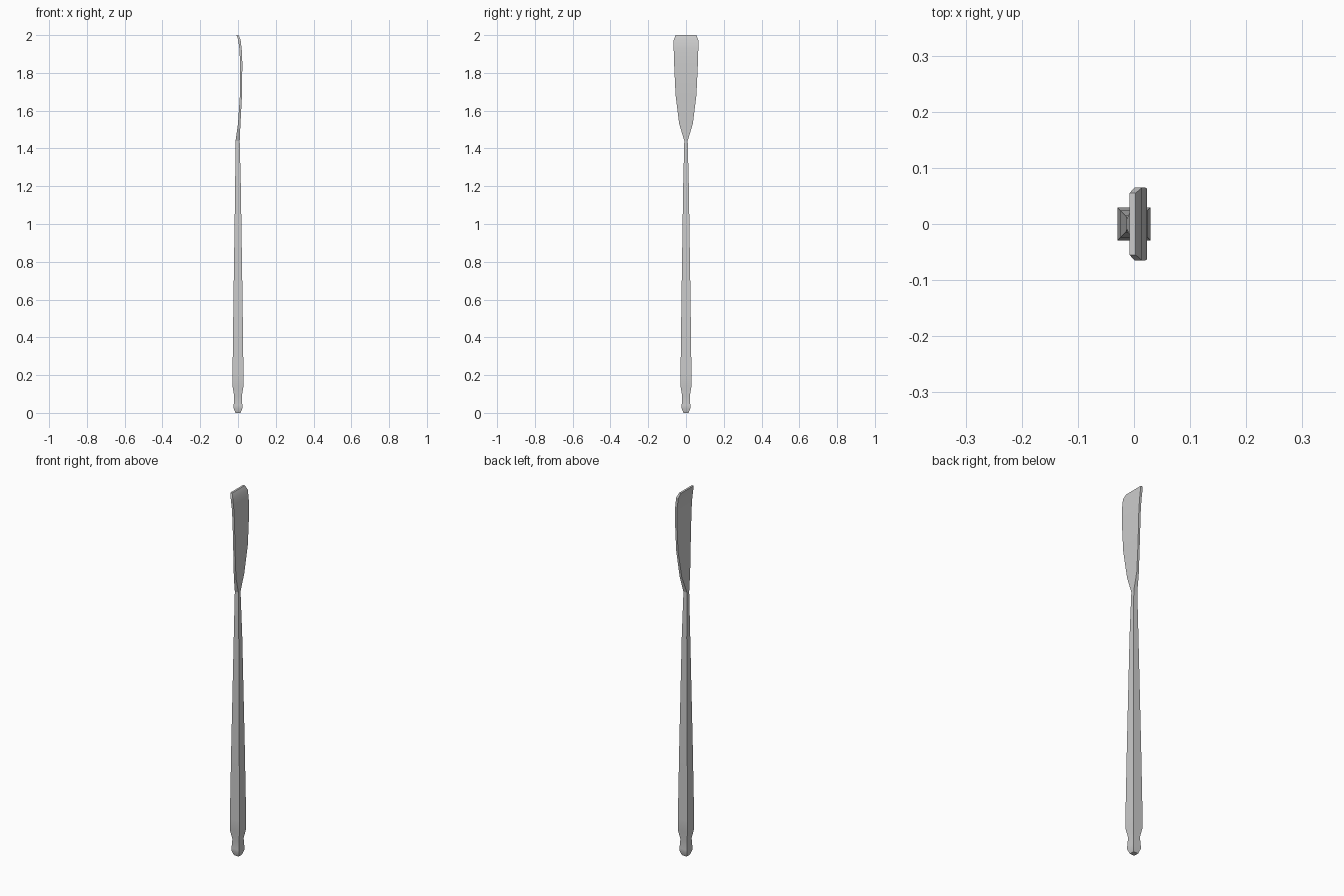
import bpy, bmesh, math

if "Cube" in bpy.data.objects:
    bpy.data.objects.remove(bpy.data.objects["Cube"])


def loft(name, sections):
    """Skin rectangular sections (z, x_min, x_max, half_y) into a closed solid."""
    bm = bmesh.new()
    rings = []
    for z, x0, x1, h in sections:
        corners = ((x0, -h), (x1, -h), (x1, h), (x0, h))
        rings.append([bm.verts.new((x, y, z)) for x, y in corners])
    for a, b in zip(rings, rings[1:]):
        for i in range(4):
            j = (i + 1) % 4
            bm.faces.new((a[i], a[j], b[j], b[i]))
    bm.faces.new(rings[0][::-1])
    bm.faces.new(rings[-1])
    bmesh.ops.recalc_face_normals(bm, faces=bm.faces)
    mesh = bpy.data.meshes.new(name)
    bm.to_mesh(mesh)
    bm.free()
    obj = bpy.data.objects.new(name, mesh)
    bpy.context.collection.objects.link(obj)
    bpy.context.view_layer.objects.active = obj
    obj.select_set(True)
    bpy.ops.object.shade_smooth_by_angle(angle=math.radians(20))
    obj.select_set(False)
    return obj


# Square handle: rounded-off knob, narrow neck, shoulder
handle = [(0.0, 0.014), (0.025, 0.023), (0.04, 0.023), (0.09, 0.020),
          (0.14, 0.029), (0.20, 0.029)]
loft("handle", [(z, -r, r, r) for z, r in handle])

# Long tapering square shaft
shaft = [(0.20, 0.029), (0.60, 0.024), (1.20, 0.015)]
loft("shaft", [(z, -r, r, r) for z, r in shaft] + [(1.44, -0.013, 0.009, 0.009)])

# Flat blade, widening towards the tip and curving back along x
loft("blade", [
    (1.44, -0.013, 0.009, 0.009),
    (1.53, 0.000, 0.013, 0.036),
    (1.68, 0.010, 0.021, 0.055),
    (1.85, 0.011, 0.023, 0.063),
    (1.92, 0.008, 0.020, 0.065),
    (1.975, 0.001, 0.014, 0.065),
    (2.0, -0.008, 0.003, 0.055),
])
